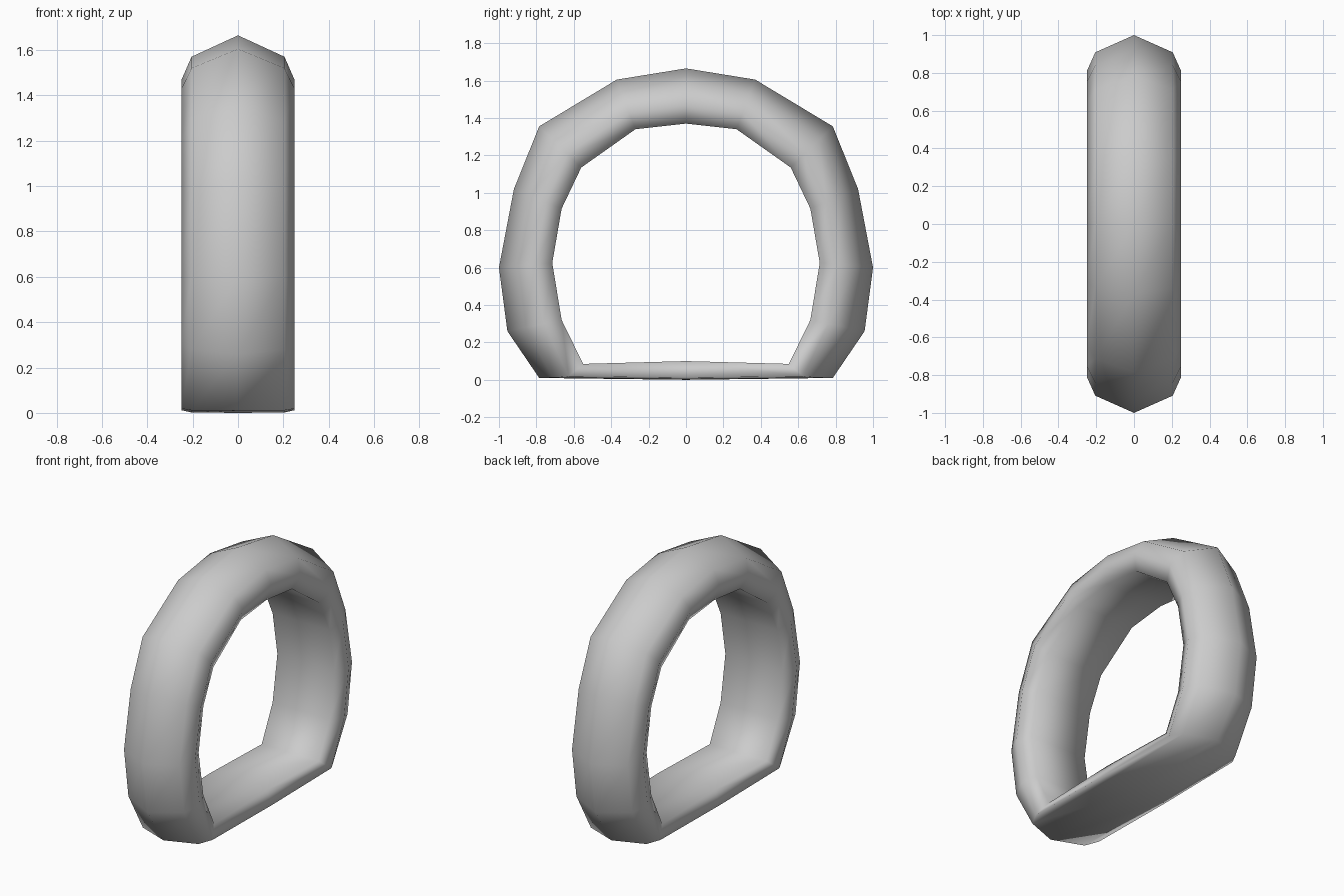
import bpy, bmesh

if "Cube" in bpy.data.objects:
    bpy.data.objects.remove(bpy.data.objects["Cube"])

# Half outlines in y,z: (outer y, outer z, inner y, inner z), top to bottom
half = [
    (0.00, 1.665, 0.00, 1.37),
    (0.37, 1.605, 0.27, 1.34),
    (0.785, 1.355, 0.56, 1.135),
    (0.92, 1.02, 0.665, 0.915),
    (1.00, 0.60, 0.715, 0.625),
    (0.955, 0.26, 0.665, 0.32),
    (0.785, 0.01, 0.55, 0.085),
    (0.00, 0.00, 0.00, 0.10),
]
stations = half + [(-a, b, -c, d) for a, b, c, d in half[-2:0:-1]]

# Cross-section: x, depth from outer to inner, depth for the flattened base
section = [(-0.21, 1, 1), (-0.25, 0.67, 0.12), (-0.205, 0.32, 0.02), (0, 0, 0),
           (0.205, 0.32, 0.02), (0.25, 0.67, 0.12), (0.21, 1, 1)]

# Sweep the section around the closed D-shaped path
bm = bmesh.new()
rings = []
for oy, oz, iy, iz in stations:
    ring = []
    for x, t, base_t in section:
        tz = base_t if oz < 0.05 else t
        ring.append(bm.verts.new((x, oy + (iy - oy) * t, oz + (iz - oz) * tz)))
    rings.append(ring)
n, m = len(rings), len(section)
for i in range(n):
    a, b = rings[i], rings[(i + 1) % n]
    for j in range(m):
        k = (j + 1) % m
        bm.faces.new((a[j], a[k], b[k], b[j]))
bmesh.ops.recalc_face_normals(bm, faces=bm.faces)
for f in bm.faces:
    f.smooth = True

mesh = bpy.data.meshes.new("flat_base_ring")
bm.to_mesh(mesh)
bm.free()
bpy.context.collection.objects.link(bpy.data.objects.new("flat_base_ring", mesh))
